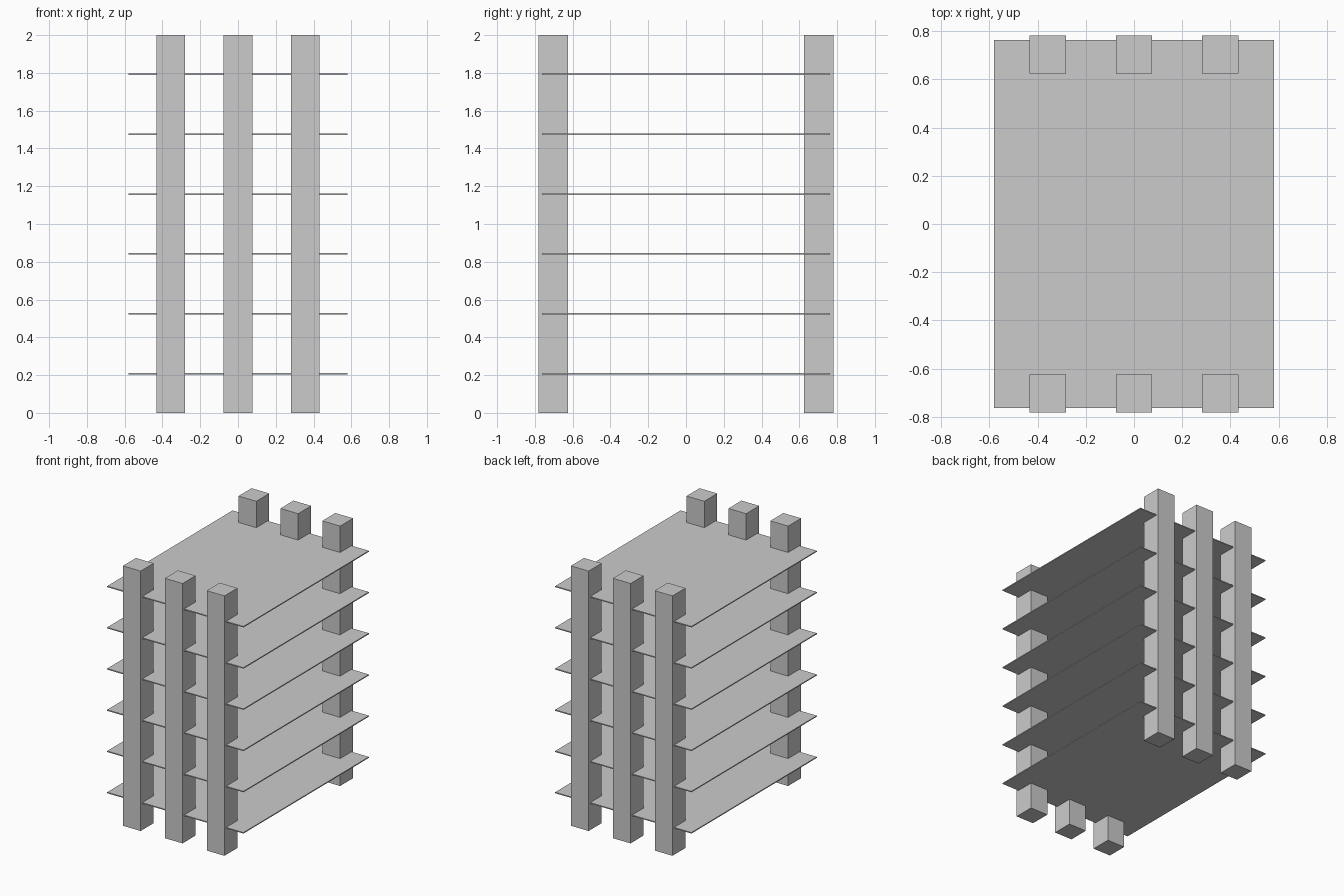
import bpy

if "Cube" in bpy.data.objects:
    bpy.data.objects.remove(bpy.data.objects["Cube"])


def box(name, center, size):
    bpy.ops.mesh.primitive_cube_add(size=1, location=center)
    ob = bpy.context.object
    ob.name = name
    ob.scale = size
    bpy.ops.object.transform_apply(location=False, rotation=False, scale=True)
    return ob


# Upright posts: three along the front, three along the back
for side, y in (("front", -0.703), ("back", 0.703)):
    for pos, x in (("left", -0.357), ("middle", 0.0), ("right", 0.357)):
        box(f"{side}_post_{pos}", (x, y, 1.0), (0.151, 0.158, 2.0))

# Six thin, evenly spaced shelves
for i in range(6):
    box(f"shelf_{i + 1}", (0, 0, 0.207 + i * 0.3172), (1.16, 1.524, 0.008))
